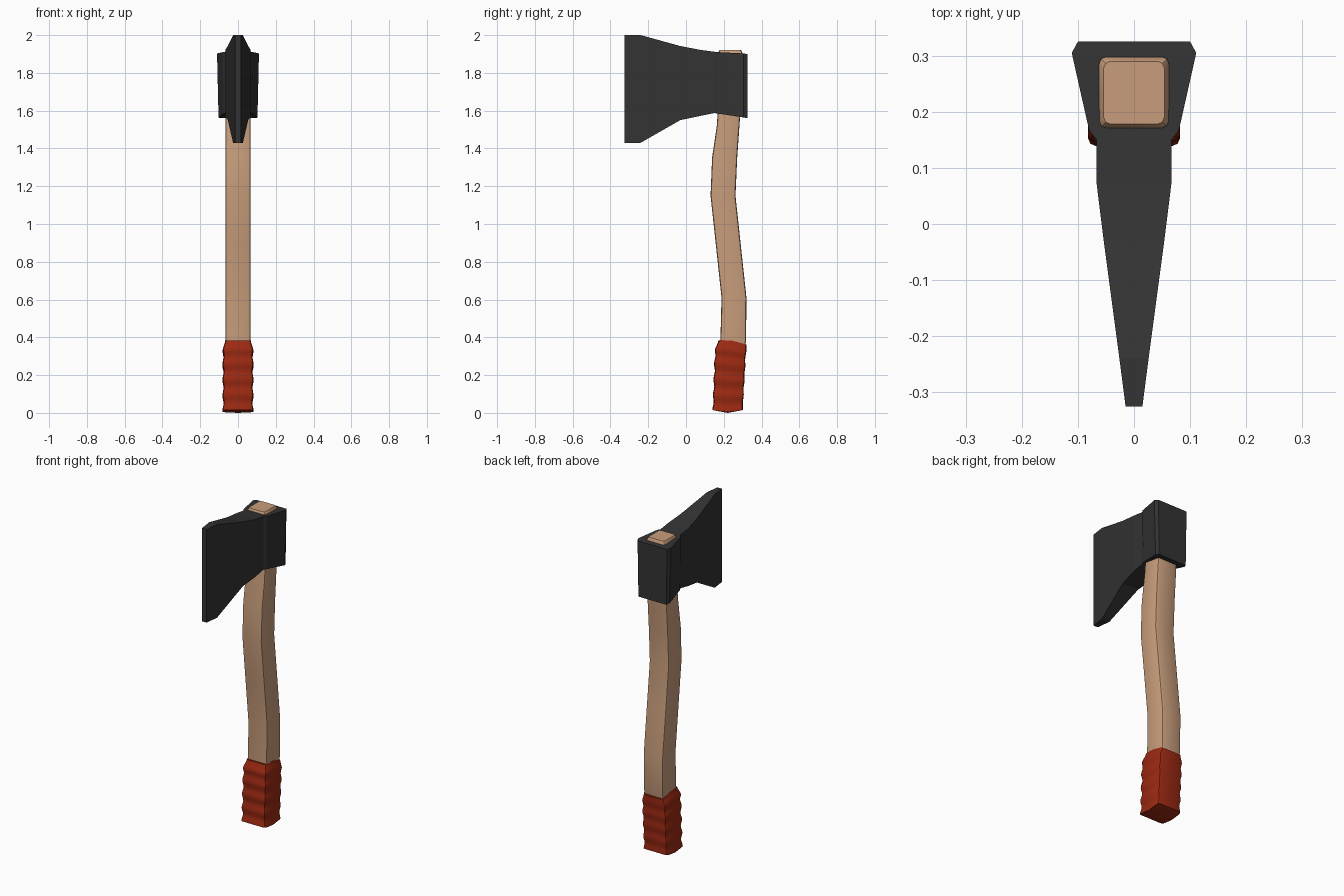
import bpy, bmesh, math

if "Cube" in bpy.data.objects:
    bpy.data.objects.remove(bpy.data.objects["Cube"])


def material(name, rgb):
    m = bpy.data.materials.new(name)
    m.diffuse_color = (*rgb, 1)
    m.use_nodes = True
    m.node_tree.nodes["Principled BSDF"].inputs["Base Color"].default_value = m.diffuse_color
    return m


def loft(name, rings, mat, start_tip=None, smooth=None):
    """Skin a list of equal-length vertex rings and close both ends."""
    bm = bmesh.new()
    vs = [[bm.verts.new(p) for p in r] for r in rings]
    n = len(vs[0])
    for a, b in zip(vs, vs[1:]):
        for i in range(n):
            j = (i + 1) % n
            bm.faces.new((a[i], a[j], b[j], b[i]))
    if start_tip:
        tip = bm.verts.new(start_tip)
        for i in range(n):
            bm.faces.new((vs[0][(i + 1) % n], vs[0][i], tip))
    else:
        bm.faces.new(vs[0][::-1])
    bm.faces.new(vs[-1])
    bmesh.ops.recalc_face_normals(bm, faces=bm.faces)
    me = bpy.data.meshes.new(name)
    bm.to_mesh(me)
    bm.free()
    me.materials.append(mat)
    ob = bpy.data.objects.new(name, me)
    bpy.context.collection.objects.link(ob)
    if smooth:
        bpy.ops.object.select_all(action='DESELECT')
        ob.select_set(True)
        bpy.context.view_layer.objects.active = ob
        bpy.ops.object.shade_smooth_by_angle(angle=math.radians(smooth))
    return ob


def rounded_square(hx, y0, y1, zfun, r=0.012, seg=3):
    """Rounded rectangle ring with a midpoint on every side."""
    cy, hy = (y0 + y1) / 2, (y1 - y0) / 2
    pts = []
    for q, (sx, sy) in enumerate(((1, 1), (-1, 1), (-1, -1), (1, -1))):
        for k in range(seg):
            a = math.pi / 2 * (q + k / (seg - 1))
            pts.append((sx * (hx - r) + r * math.cos(a),
                        cy + sy * (hy - r) + r * math.sin(a)))
        pts.append(((0, cy + hy), (-hx, cy), (0, cy - hy), (hx, cy))[q])
    return [(x, y, zfun((y - cy) / hy)) for x, y in pts]


wood = material("wood", (0.58, 0.34, 0.20))
steel = material("dark_steel", (0.033, 0.033, 0.033))
red = material("red_grip", (0.33, 0.022, 0.006))

# Axe head: y, half width at top, half width at bottom, top z, bottom z
stations = [
    (-0.325, 0.015, 0.015, 2.00, 1.43),
    (-0.24, 0.026, 0.026, 2.00, 1.43),
    (-0.03, 0.054, 0.054, 1.942, 1.55),
    (0.075, 0.067, 0.067, 1.922, 1.572),
    (0.15, 0.067, 0.067, 1.912, 1.587),
    (0.167, 0.080, 0.076, 1.910, 1.585),
    (0.305, 0.111, 0.103, 1.903, 1.564),
    (0.325, 0.100, 0.094, 1.900, 1.560),
]
loft("axe_head", [[(-a, y, t), (a, y, t), (b, y, l), (-b, y, l)]
                  for y, a, b, t, l in stations], steel)

# Curved wooden handle: z, front y, back y, half width
profile = [
    (0.30, 0.185, 0.300, 0.062), (0.38, 0.182, 0.318, 0.066),
    (0.61, 0.188, 0.320, 0.067), (0.88, 0.159, 0.291, 0.067),
    (1.15, 0.130, 0.262, 0.067), (1.35, 0.138, 0.271, 0.067),
    (1.52, 0.163, 0.283, 0.067), (1.62, 0.170, 0.290, 0.065),
    (1.908, 0.170, 0.298, 0.062), (1.922, 0.178, 0.290, 0.054),
]
loft("handle", [rounded_square(w, f, b, lambda s, z=z: z)
                for z, f, b, w in profile], wood, smooth=35)

# Wavy rubber grip, leaning with the handle
rings = []
N = 30
for i in range(N + 1):
    t = i / N
    wave = 0.003 * math.cos(t * 2 * math.pi * 4.5)
    front = 0.142 + 0.014 * t - wave
    back = 0.300 + 0.019 * t + wave * 0.5
    half = 0.079 + wave
    if t > 0.86:
        k = (t - 0.86) / 0.14
        half += (0.067 - half) * k
        front += (0.172 - front) * k
        back += (0.321 - back) * k

    def height(s, t=t):
        bottom = 0.016 - 0.012 * (1 - s * s)
        top = 0.372 - 0.012 * s + 0.010 * (1 - s * s)
        return bottom + (top - bottom) * t
    rings.append(rounded_square(half, front, back, height, r=0.014))
loft("grip", rings, red, start_tip=(0, 0.221, 0.0), smooth=35)
